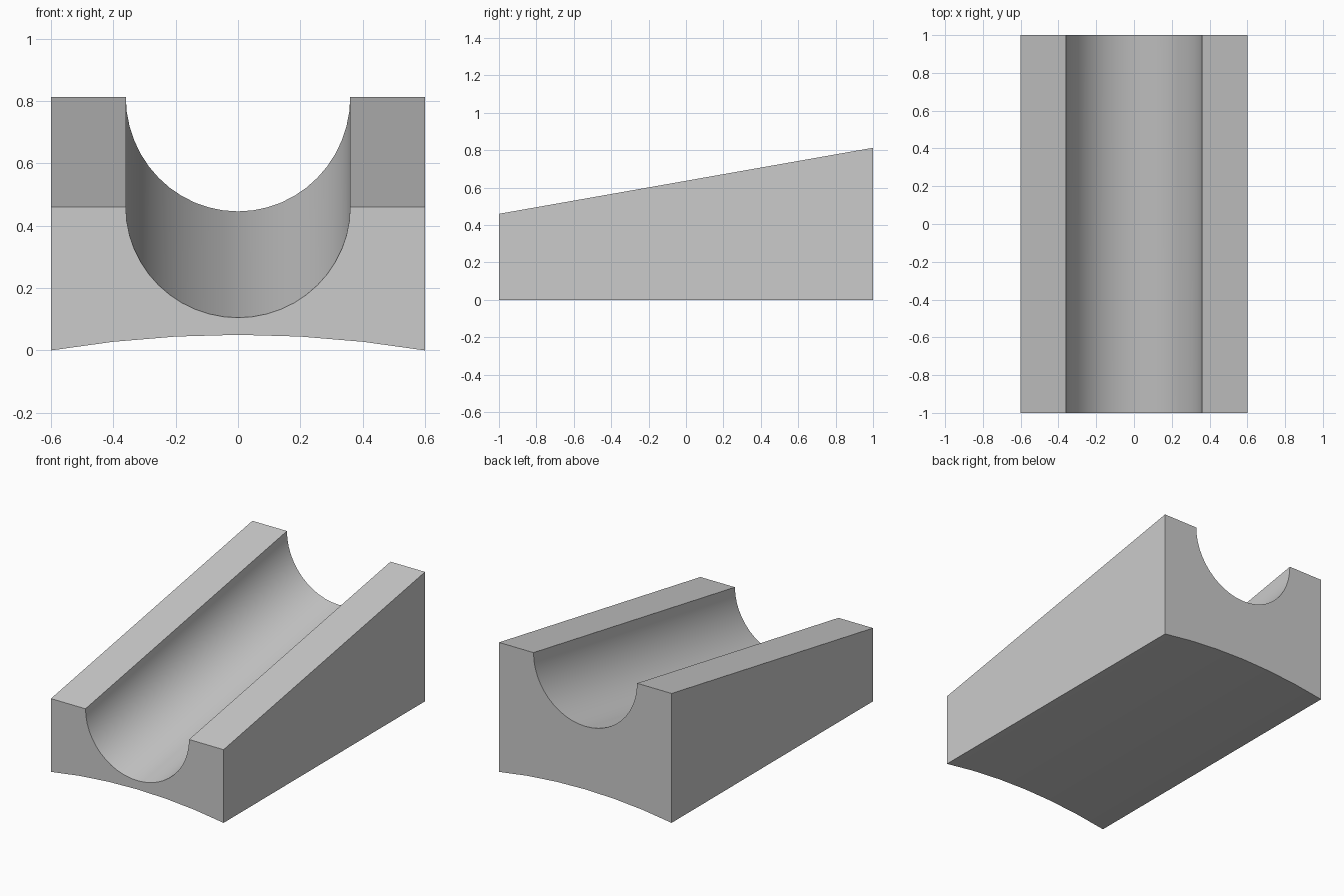
import bpy
import bmesh
import math

cube = bpy.data.objects.get("Cube")
if cube:
    bpy.data.objects.remove(cube, do_unlink=True)

HALF_WIDTH = 0.6
GROOVE_RADIUS = 0.36
BASE_RISE = 0.05
BASE_STEPS = 6
GROOVE_STEPS = 24


def section(y, top, depth):
    """Closed cross-section: arched underside, two rails, round groove."""
    points = []
    for i in range(BASE_STEPS + 1):
        t = 2 * i / BASE_STEPS - 1
        points.append((HALF_WIDTH * t, y, BASE_RISE * (1 - t * t)))
    points.append((HALF_WIDTH, y, top))
    for i in range(GROOVE_STEPS + 1):
        a = math.pi * i / GROOVE_STEPS
        points.append((GROOVE_RADIUS * math.cos(a), y, top - depth * math.sin(a)))
    points.append((-HALF_WIDTH, y, top))
    return points


# Sloped block lofted between the low front and the tall back
bm = bmesh.new()
front = [bm.verts.new(p) for p in section(-1, 0.46, 0.355)]
back = [bm.verts.new(p) for p in section(1, 0.813, 0.367)]
count = len(front)
for i in range(count):
    j = (i + 1) % count
    bm.faces.new((front[i], front[j], back[j], back[i]))
bm.faces.new(front)
bm.faces.new(list(reversed(back)))
bmesh.ops.recalc_face_normals(bm, faces=bm.faces)
mesh = bpy.data.meshes.new("grooved_ramp")
bm.to_mesh(mesh)
bm.free()
ramp = bpy.data.objects.new("grooved_ramp", mesh)
bpy.context.collection.objects.link(ramp)

# Plain grey material
grey = bpy.data.materials.new("light_grey")
grey.use_nodes = True
color = (0.6, 0.6, 0.6, 1)
grey.diffuse_color = color
grey.node_tree.nodes["Principled BSDF"].inputs["Base Color"].default_value = color
mesh.materials.append(grey)

# Smooth curved surfaces, crisp edges
bpy.ops.object.select_all(action="DESELECT")
ramp.select_set(True)
bpy.context.view_layer.objects.active = ramp
bpy.ops.object.shade_smooth_by_angle(angle=math.radians(30))
